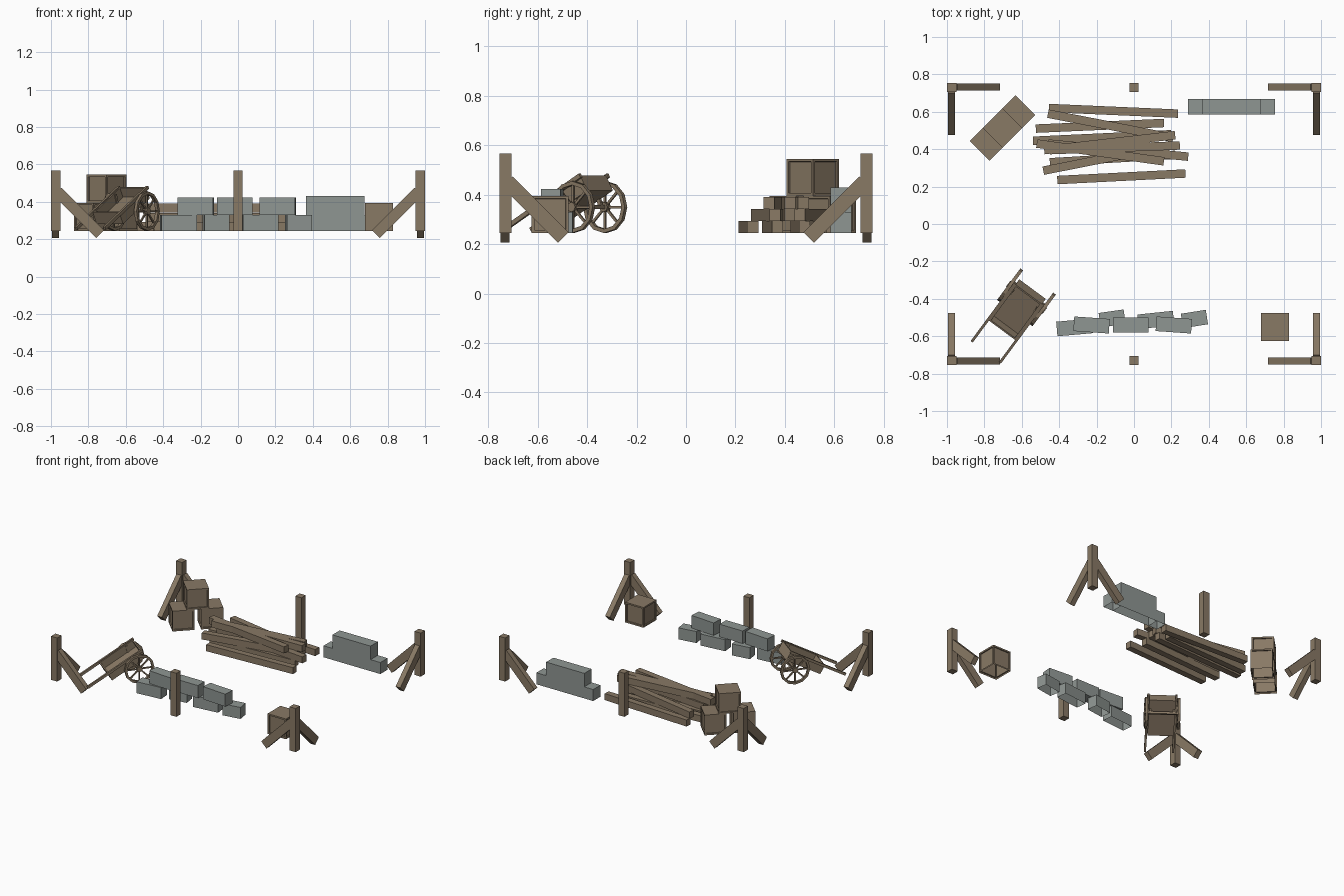
import bpy, bmesh, math
from mathutils import Matrix, Vector

if "Cube" in bpy.data.objects:
    bpy.data.objects.remove(bpy.data.objects["Cube"])

G = 0.245  # level on which the loose goods rest


def material(name, rgb):
    m = bpy.data.materials.new(name)
    m.diffuse_color = (*rgb, 1)
    m.use_nodes = True
    m.node_tree.nodes["Principled BSDF"].inputs["Base Color"].default_value = m.diffuse_color
    return m


WOOD = material("weathered wood", (0.250, 0.192, 0.130))
STONE = material("grey stone", (0.275, 0.305, 0.290))


def finish(bm, name, mat):
    me = bpy.data.meshes.new(name)
    bm.to_mesh(me)
    bm.free()
    me.materials.append(mat)
    ob = bpy.data.objects.new(name, me)
    bpy.context.collection.objects.link(ob)
    return ob


def add_box(bm, size, mat4):
    return bmesh.ops.create_cube(bm, size=1, matrix=mat4 @ Matrix.Diagonal((*size, 1)))["verts"]


def open_base(bm):
    low = [f for f in bm.faces if f.normal.z < -0.9]
    bmesh.ops.delete(bm, geom=low, context="FACES_ONLY")


def box(name, size, centre, rot_z=0, mat=WOOD, hollow=False):
    bm = bmesh.new()
    add_box(bm, size, Matrix.Translation(centre) @ Matrix.Rotation(math.radians(rot_z), 4, "Z"))
    bm.normal_update()
    if hollow:
        open_base(bm)
    return finish(bm, name, mat)


def beam_matrix(a, b):
    # x axis runs from a to b, z axis stays as upright as possible
    a, b = Vector(a), Vector(b)
    x = (b - a).normalized()
    y = Vector((0, 0, 1)).cross(x).normalized()
    m = Matrix((x, y, x.cross(y))).transposed().to_4x4()
    return Matrix.Translation((a + b) / 2) @ m


def beam(name, a, b, w, h, mat=WOOD):
    bm = bmesh.new()
    add_box(bm, ((Vector(b) - Vector(a)).length, w, h), beam_matrix(a, b))
    return finish(bm, name, mat)


# Corner posts with two braces each, and plain middle posts
for sy in (-1, 1):
    box("middle_post", (0.05, 0.05, 0.322), (0, sy * 0.73, 0.406))
    for sx in (-1, 1):
        box("corner_post", (0.05, 0.05, 0.322), (sx * 0.975, sy * 0.73, 0.406))
        beam("brace_along_x", (sx * 0.737, sy * 0.732, 0.227),
             (sx * 0.965, sy * 0.732, 0.455), 0.038, 0.06)
        beam("brace_along_y", (sx * 0.975, sy * 0.497, 0.227),
             (sx * 0.975, sy * 0.722, 0.452), 0.038, 0.06)


# Crates with recessed side panels
def crate(x, y, z, rot, hollow=True):
    s = 0.15
    bm = bmesh.new()
    add_box(bm, (s, s, s), Matrix.Identity(4))
    bm.normal_update()
    sides = [f for f in bm.faces if abs(f.normal.z) < 0.1]
    bmesh.ops.inset_individual(bm, faces=sides, thickness=0.016)
    bmesh.ops.inset_individual(bm, faces=sides, thickness=0.001, depth=-0.008)
    bm.normal_update()
    if hollow:
        bmesh.ops.delete(bm, geom=[f for f in bm.faces if f.calc_center_median().z < -s / 2 + 0.001],
                         context="FACES_ONLY")
    bm.transform(Matrix.Translation((x, y, z + s / 2)) @ Matrix.Rotation(math.radians(rot), 4, "Z"))
    finish(bm, "crate", WOOD)


for k in (-1, 1):
    crate(-0.703 + k * 0.069, 0.513 + k * 0.069, G, 45)
crate(-0.703, 0.513, G + 0.15, 45, False)
crate(0.755, -0.55, G, 0)

# Front row of rough blocks: length, x, y, turn
for l, x, y, r in ((0.19, -0.318, -0.553, 5), (0.135, -0.117, -0.505, 8),
                   (0.19, 0.117, -0.513, 6), (0.135, 0.323, -0.508, 9)):
    box("lower_block", (l, 0.078, 0.085), (x, y, G + 0.0425), r, STONE, True)
for x, y, r in ((-0.227, -0.54, -4), (-0.018, -0.54, 0), (0.213, -0.54, -4)):
    box("upper_block", (0.19, 0.078, 0.093), (x, y, G + 0.1315), r, STONE)

# Back stone pile: tall middle with low ends
box("tall_stone", (0.312, 0.085, 0.185), (0.519, 0.627, G + 0.0925), 0, STONE, True)
box("low_stone_left", (0.073, 0.085, 0.085), (0.3265, 0.627, G + 0.0425), 0, STONE, True)
box("low_stone_right", (0.08, 0.085, 0.085), (0.715, 0.627, G + 0.0425), 0, STONE, True)

# Timber pile: layer, left end, right end
for n, x0, y0, x1, y1 in (
        (0, -0.455, 0.62, 0.235, 0.59), (0, -0.525, 0.51, 0.16, 0.54),
        (0, -0.54, 0.445, 0.20, 0.48), (0, -0.45, 0.33, 0.22, 0.37),
        (0, -0.41, 0.235, 0.275, 0.27),
        (1, -0.46, 0.59, 0.21, 0.46), (1, -0.46, 0.43, 0.29, 0.36),
        (1, -0.485, 0.285, 0.20, 0.42),
        (2, -0.52, 0.43, 0.16, 0.335), (2, -0.45, 0.395, 0.245, 0.42),
        (2, -0.48, 0.395, 0.22, 0.475)):
    z = G + 0.024 + n * 0.0485
    beam("timber", (x0, y0, z), (x1, y1, z), 0.045, 0.048)

# Hand cart frame: x forward, y to its left, origin under the axle
CART = Matrix.Translation((-0.575, -0.392, 0)) @ Matrix.Rotation(math.radians(53.5), 4, "Z")
R = 0.105
AXLE_Z = G + R


def wheel(side):
    bm = bmesh.new()
    n = 12
    ring = []
    for i in range(n):  # square rim section
        a = 2 * math.pi * i / n
        ring.append([bm.verts.new((r * math.cos(a), w, r * math.sin(a)))
                     for r, w in ((R, -0.009), (R, 0.009), (R - 0.016, 0.009), (R - 0.016, -0.009))])
    for i in range(n):
        p, q = ring[i], ring[(i + 1) % n]
        for j in range(4):
            k = (j + 1) % 4
            bm.faces.new((p[j], p[k], q[k], q[j]))
    for i in range(4):  # each bar makes two spokes
        add_box(bm, (2 * R - 0.025, 0.008, 0.01), Matrix.Rotation(math.pi * i / 4, 4, "Y"))
    bmesh.ops.create_cone(bm, cap_ends=True, segments=8, radius1=0.02, radius2=0.02, depth=0.026,
                          matrix=Matrix.Rotation(math.pi / 2, 4, "X"))
    bmesh.ops.recalc_face_normals(bm, faces=bm.faces)
    bm.transform(CART @ Matrix.Translation((0, side * 0.109, AXLE_Z)))
    finish(bm, "cart_wheel", WOOD)


def cart_beam(name, a, b, w, h):
    beam(name, CART @ Vector(a), CART @ Vector(b), w, h)


for s in (-1, 1):
    wheel(s)
    cart_beam("cart_handle", (-0.361, s * 0.094, 0.258), (0.027, s * 0.094, 0.478), 0.014, 0.018)
    cart_beam("axle_bracket", (-0.03, s * 0.08, 0.44), (0, s * 0.08, AXLE_Z), 0.012, 0.016)
cart_beam("axle", (0, -0.105, AXLE_Z), (0, 0.105, AXLE_Z), 0.016, 0.016)

# Open tray, tipped back, hanging between the handles
TRAY = CART @ Matrix.Translation((0.02, 0, 0.478)) @ Matrix.Rotation(math.radians(-29.5), 4, "Y")
bm = bmesh.new()
L, W, D = 0.275, 0.176, 0.07
add_box(bm, (L, W, D), Matrix.Translation((-L / 2, 0, -D / 2)))
bm.normal_update()
top = [f for f in bm.faces if f.normal.z > 0.9]
bmesh.ops.inset_region(bm, faces=top, thickness=0.013)
low = bmesh.ops.extrude_face_region(bm, geom=top)
bmesh.ops.translate(bm, vec=(0, 0, -D + 0.014), verts=[v for v in low["geom"] if isinstance(v, bmesh.types.BMVert)])
bmesh.ops.delete(bm, geom=top, context="FACES_ONLY")
bmesh.ops.recalc_face_normals(bm, faces=bm.faces)
bm.transform(TRAY)
finish(bm, "cart_tray", WOOD)
